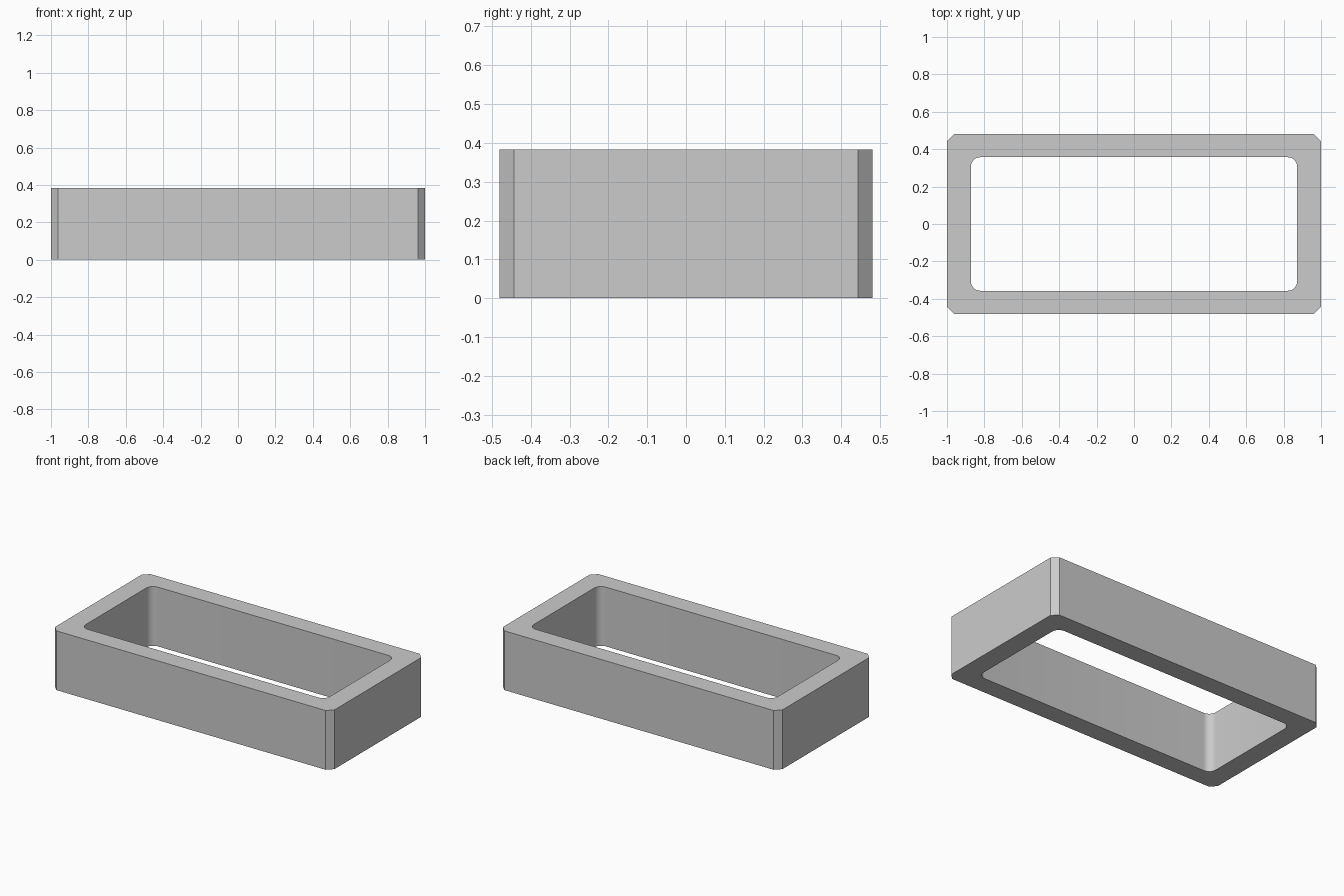
import bpy
import bmesh
from math import cos, sin, pi, radians

cube = bpy.data.objects.get("Cube")
if cube:
    bpy.data.objects.remove(cube, do_unlink=True)

HEIGHT = 0.383
OUTER = (1.0, 0.48)      # half sizes of the outside
INNER = (0.872, 0.357)   # half sizes of the opening
CHAMFER = 0.037
RADIUS = 0.05
STEPS = 10


def corner_points(half, cut, steps):
    """Four rounded corners, anticlockwise; a single step gives a chamfer."""
    corners = []
    for k, (sx, sy) in enumerate([(1, 1), (-1, 1), (-1, -1), (1, -1)]):
        cx, cy = sx * (half[0] - cut), sy * (half[1] - cut)
        angles = [(k + i / steps) * pi / 2 for i in range(steps + 1)]
        corners.append([(cx + cut * cos(a), cy + cut * sin(a), 0) for a in angles])
    return corners


# Grey material
grey = bpy.data.materials.new("light grey")
grey.use_nodes = True
colour = (0.6, 0.6, 0.6, 1)
grey.diffuse_color = colour
grey.node_tree.nodes["Principled BSDF"].inputs["Base Color"].default_value = colour

# Flat ring: one face per corner and one per side
bm = bmesh.new()
outer = [[bm.verts.new(p) for p in c] for c in corner_points(OUTER, CHAMFER, 1)]
inner = [[bm.verts.new(p) for p in c] for c in corner_points(INNER, RADIUS, STEPS)]
for k in range(4):
    n = (k + 1) % 4
    bm.faces.new(outer[k] + inner[k][::-1])
    bm.faces.new([outer[k][-1], outer[n][0], inner[n][0], inner[k][-1]])

# Raise the ring into a solid frame
ring = bmesh.ops.extrude_face_region(bm, geom=bm.faces[:], use_keep_orig=True)
top = [v for v in ring["geom"] if isinstance(v, bmesh.types.BMVert)]
bmesh.ops.translate(bm, verts=top, vec=(0, 0, HEIGHT))
bmesh.ops.recalc_face_normals(bm, faces=bm.faces[:])

mesh = bpy.data.meshes.new("rectangular_frame")
bm.to_mesh(mesh)
bm.free()
mesh.materials.append(grey)
frame = bpy.data.objects.new("rectangular_frame", mesh)
bpy.context.collection.objects.link(frame)

# Smooth inner corners, sharp edges elsewhere
bpy.ops.object.select_all(action="DESELECT")
frame.select_set(True)
bpy.context.view_layer.objects.active = frame
bpy.ops.object.shade_smooth_by_angle(angle=radians(30))
